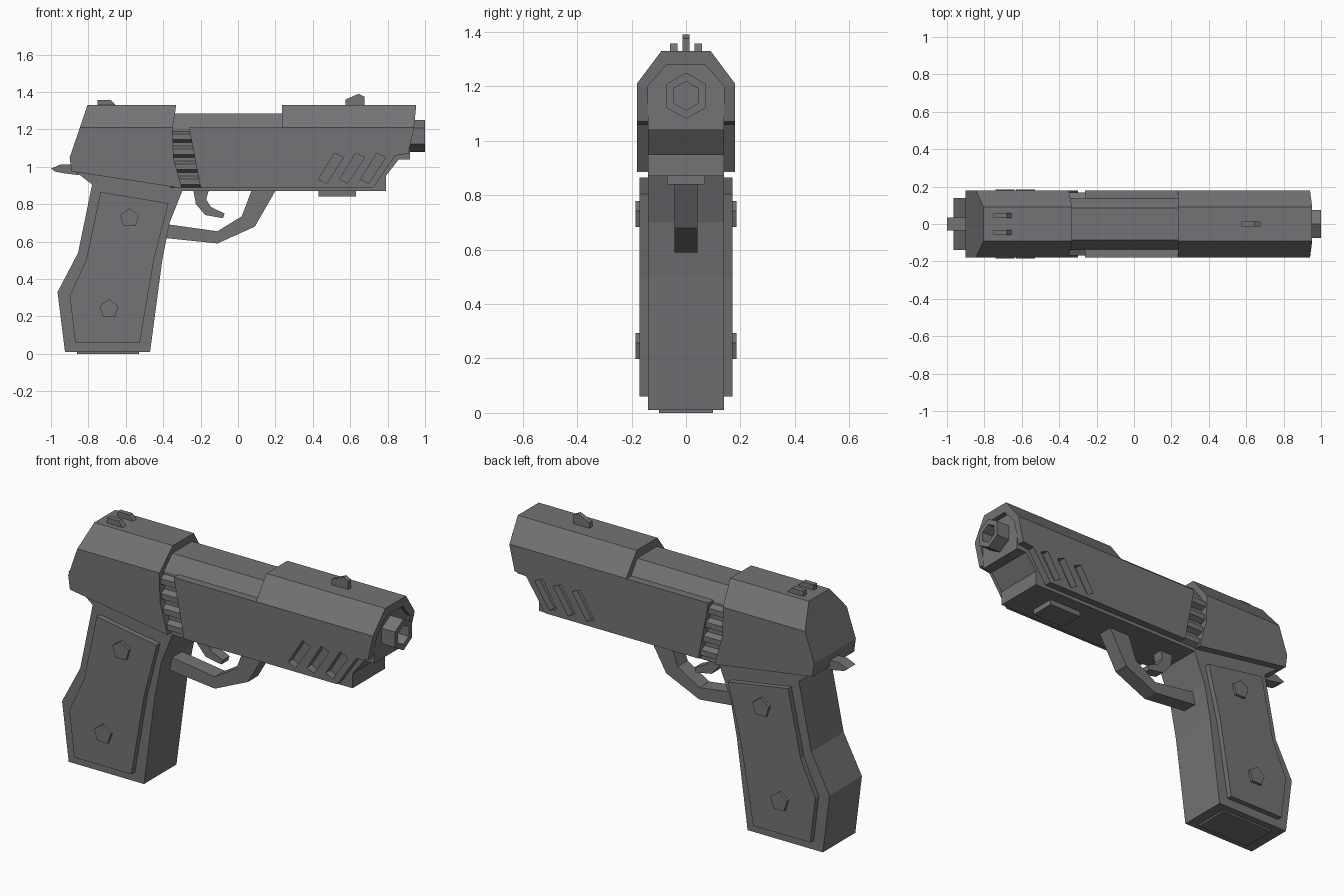
import bpy, bmesh, math

cube = bpy.data.objects.get("Cube")
if cube:
    bpy.data.objects.remove(cube, do_unlink=True)

COLOUR = (0.175, 0.175, 0.185, 1)
metal = bpy.data.materials.new("dark_gunmetal")
metal.use_nodes = True
metal.diffuse_color = COLOUR
metal.node_tree.nodes["Principled BSDF"].inputs["Base Color"].default_value = COLOUR


def finish(name, bm):
    bmesh.ops.recalc_face_normals(bm, faces=bm.faces)
    mesh = bpy.data.meshes.new(name)
    bm.to_mesh(mesh)
    bm.free()
    mesh.materials.append(metal)
    obj = bpy.data.objects.new(name, mesh)
    bpy.context.collection.objects.link(obj)
    return obj


def prism(name, outline, axis, low, high):
    """Extrude an outline: (x, z) along y, or (y, z) along x."""
    bm = bmesh.new()
    place = (lambda a, b: (a, low, b)) if axis == "y" else (lambda a, b: (low, a, b))
    face = bm.faces.new([bm.verts.new(place(a, b)) for a, b in outline])
    ext = bmesh.ops.extrude_face_region(bm, geom=[face])["geom"]
    for v in ext:
        if isinstance(v, bmesh.types.BMVert):
            setattr(v.co, axis, high)
    return finish(name, bm)


def plate(name, outline, half, centre=0):
    return prism(name, outline, "y", centre - half, centre + half)


def boolean(obj, tool, operation):
    """Apply a boolean and discard the tool."""
    mod = obj.modifiers.new("cut", "BOOLEAN")
    mod.operation, mod.object, mod.solver = operation, tool, "EXACT"
    bpy.context.view_layer.update()
    graph = bpy.context.evaluated_depsgraph_get()
    mesh = bpy.data.meshes.new_from_object(obj.evaluated_get(graph))
    obj.modifiers.clear()
    obj.data = mesh
    bpy.data.objects.remove(tool, do_unlink=True)


def ngon(cx, cz, radius, sides):
    turn = 2 * math.pi / sides
    return [(cx + radius * math.sin(i * turn), cz + radius * math.cos(i * turn))
            for i in range(sides)]


def arch(half, top_half, shoulder, top, bottom):
    return [(-half, bottom), (-half, shoulder), (-top_half, top),
            (top_half, top), (half, shoulder), (half, bottom)]


OUTER = arch(0.18, 0.09, 1.21, 1.33, 0.89)

# Rear slide block with sloped back
rear = plate("rear_slide", [(-0.79, 1.38), (-0.805, 1.33), (-0.845, 1.21), (-0.9, 1.05),
                            (-0.89, 0.975), (-0.3, 0.885), (-0.345, 1.05),
                            (-0.35, 1.2), (-0.323, 1.38)], 0.3)
boolean(rear, prism("section", arch(0.18, 0.09, 1.21, 1.33, 0.7), "x", -1.2, 0), "INTERSECT")

# Inner frame running under the slide
frame = plate("inner_frame", [(-0.4, 1.4), (0.92, 1.4), (0.92, 1.04), (0.86, 1.04),
                              (0.79, 0.95), (0.79, 0.87), (-0.4, 0.87)], 0.3)
boolean(frame, prism("section", arch(0.14, 0.085, 1.205, 1.285, 0.7), "x", -1, 1.2), "INTERSECT")

# Front slide shell, trimmed to its side profile
INNER = arch(0.14, 0.07, 1.2, 1.28, 0.89)
shell = prism("front_slide", OUTER + INNER[::-1], "x", -0.5, 1.2)
boolean(shell, plate("trim", [(-0.262, 1.209), (0.235, 1.209), (0.235, 1.4), (0.96, 1.4),
                              (0.94, 1.2), (0.91, 1.07), (0.84, 1.06), (0.725, 0.89),
                              (0.664, 0.8), (-0.183, 0.8)], 0.3), "INTERSECT")

# Slanted vents through the shell
for i in range(3):
    dx = 0.113 * i
    vent = [(0.43 + dx, 0.933), (0.473 + dx, 0.911), (0.564 + dx, 1.05), (0.516 + dx, 1.072)]
    boolean(shell, plate("vent_cutter", vent, 0.3), "DIFFERENCE")

# Barrel with hexagonal bore
barrel = prism("barrel", ngon(0, 1.165, 0.085, 6), "x", 0.88, 1.0)
boolean(barrel, prism("bore", ngon(0, 1.165, 0.053, 6), "x", 0.9, 1.1), "DIFFERENCE")

# Grip and base plate
plate("grip", [(-0.87, 0.975), (-0.78, 0.905), (-0.855, 0.54), (-0.965, 0.33), (-0.925, 0.01),
               (-0.47, 0.01), (-0.405, 0.5), (-0.366, 0.7), (-0.29, 0.89), (-0.36, 0.95)], 0.14)
prism("base_plate", [(-0.1, 0), (0.1, 0), (0.1, 0.02), (-0.1, 0.02)], "x", -0.86, -0.53)

PANEL = [(-0.735, 0.865), (-0.372, 0.805), (-0.45, 0.5), (-0.525, 0.06),
         (-0.87, 0.06), (-0.9, 0.31), (-0.812, 0.5)]


def grip_panel(name, side):
    bm = bmesh.new()
    face = bm.faces.new([bm.verts.new((x, side * 0.14, z)) for x, z in PANEL])
    bmesh.ops.inset_region(bm, faces=[face], thickness=0.025, use_boundary=True)
    for v in face.verts:
        v.co.y = side * 0.17
    bm.faces.new([v for v in bm.verts if abs(v.co.y) < 0.15])
    finish(name, bm)


# Side details, mirrored left and right
for label, side in (("right", -1), ("left", 1)):
    grip_panel(label + "_grip_panel", side)
    for part, x, z in (("upper", -0.58, 0.725), ("lower", -0.69, 0.24)):
        plate(f"{label}_{part}_screw", ngon(x, z, 0.053, 5), 0.0125, side * 0.1725)
    for i in range(4):
        z = 1.16 - 0.08 * i
        rib = [(side * 0.13, z - 0.035), (side * 0.168, z - 0.015),
               (side * 0.168, z + 0.015), (side * 0.13, z + 0.035)]
        prism(f"{label}_rib_{i + 1}", rib, "x", -0.36, -0.2)
    plate(label + "_rear_sight", [(-0.75, 1.32), (-0.75, 1.358), (-0.68, 1.358),
                                  (-0.655, 1.33), (-0.655, 1.32)], 0.014, side * 0.045)

# Front sight, hammer, trigger and guard
plate("front_sight", [(0.575, 1.32), (0.575, 1.36), (0.645, 1.39), (0.675, 1.375),
                      (0.675, 1.32)], 0.013)
plate("hammer", [(-1.0, 0.99), (-0.95, 1.012), (-0.85, 1.01), (-0.85, 0.955),
                 (-0.93, 0.965), (-0.98, 0.975)], 0.035)
plate("trigger", [(-0.24, 0.88), (-0.225, 0.8), (-0.175, 0.742), (-0.08, 0.725), (-0.072, 0.75),
                  (-0.145, 0.785), (-0.17, 0.825), (-0.155, 0.88)], 0.03)
plate("trigger_guard", [(-0.4, 0.695), (-0.36, 0.69), (-0.11, 0.655), (0.02, 0.735),
                        (0.075, 0.88), (0.205, 0.88), (0.09, 0.68), (-0.11, 0.59),
                        (-0.38, 0.618), (-0.4, 0.62)], 0.043)

# Small rail under the frame
plate("under_rail", [(0.43, 0.84), (0.63, 0.84), (0.63, 0.88), (0.43, 0.88)], 0.07)
